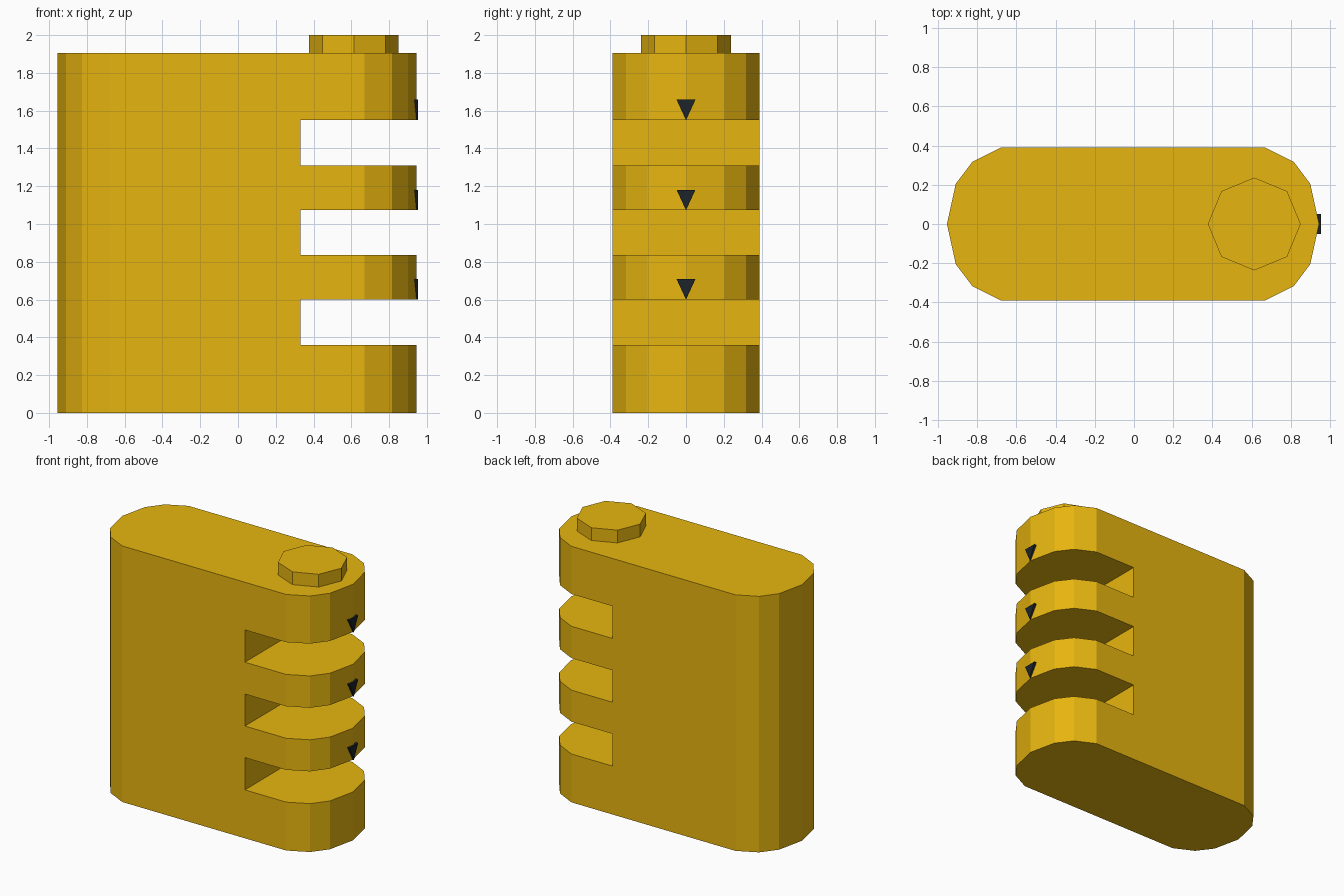
import bpy, bmesh, math
from mathutils import Vector

if "Cube" in bpy.data.objects:
    bpy.data.objects.remove(bpy.data.objects["Cube"])


def material(name, rgb):
    m = bpy.data.materials.new(name)
    m.diffuse_color = (*rgb, 1)
    m.use_nodes = True
    m.node_tree.nodes["Principled BSDF"].inputs["Base Color"].default_value = m.diffuse_color
    return m


YELLOW = material("warm yellow", (0.83, 0.48, 0.005))
BLACK = material("black", (0.012, 0.017, 0.022))


def add_prism(bm, pts, offset):
    """Extrude a flat polygon along offset into a closed solid."""
    face = bm.faces.new([bm.verts.new(p) for p in pts])
    ext = bmesh.ops.extrude_face_region(bm, geom=[face], use_keep_orig=True)
    new = [v for v in ext["geom"] if isinstance(v, bmesh.types.BMVert)]
    bmesh.ops.translate(bm, verts=new, vec=Vector(offset))


def make(name, prisms, mat):
    bm = bmesh.new()
    for pts, offset in prisms:
        add_prism(bm, pts, offset)
    bmesh.ops.recalc_face_normals(bm, faces=bm.faces)
    me = bpy.data.meshes.new(name)
    bm.to_mesh(me)
    bm.free()
    me.materials.append(mat)
    ob = bpy.data.objects.new(name, me)
    bpy.context.collection.objects.link(ob)
    return ob


# Body: upright slab with faceted round ends
quarter = [(0.675, 0.39), (0.82, 0.318), (0.905, 0.205)]
shift = -0.005
right = [(x, -y) for x, y in quarter] + [(0.95, 0)] + quarter[::-1]
outline = right + [(-x, -y) for x, y in right]
BODY_TOP = 1.905
body = make("body", [([(x + shift, y, 0) for x, y in outline], (0, 0, BODY_TOP))], YELLOW)

# Three slots cut into the right end
slots = [(0.36, 0.60), (0.835, 1.073), (1.31, 1.55)]
cutter = make("slot_cutter",
              [([(0.33, -1, a), (1.5, -1, a), (1.5, 1, a), (0.33, 1, a)], (0, 0, b - a))
               for a, b in slots], YELLOW)
cutter.hide_render = True
mod = body.modifiers.new("slots", "BOOLEAN")
mod.operation = "DIFFERENCE"
mod.solver = "EXACT"
mod.object = cutter
bpy.context.view_layer.objects.active = body
bpy.ops.object.modifier_apply(modifier=mod.name)
bpy.data.objects.remove(cutter)

# Octagonal button on top
ring = [(0.614 + 0.237 * math.cos(i * math.pi / 4),
         0.237 * math.sin(i * math.pi / 4), BODY_TOP) for i in range(8)]
make("top_button", [(ring, (0, 0, 2.0 - BODY_TOP))], YELLOW)

# Black pointer triangles above each slot
for i, (a, b) in enumerate(slots):
    tri = [(0.93, 0, b), (0.93, 0.05, b + 0.108), (0.93, -0.05, b + 0.108)]
    make(f"pointer_mark_{i + 1}", [(tri, (0.024, 0, 0))], BLACK)
